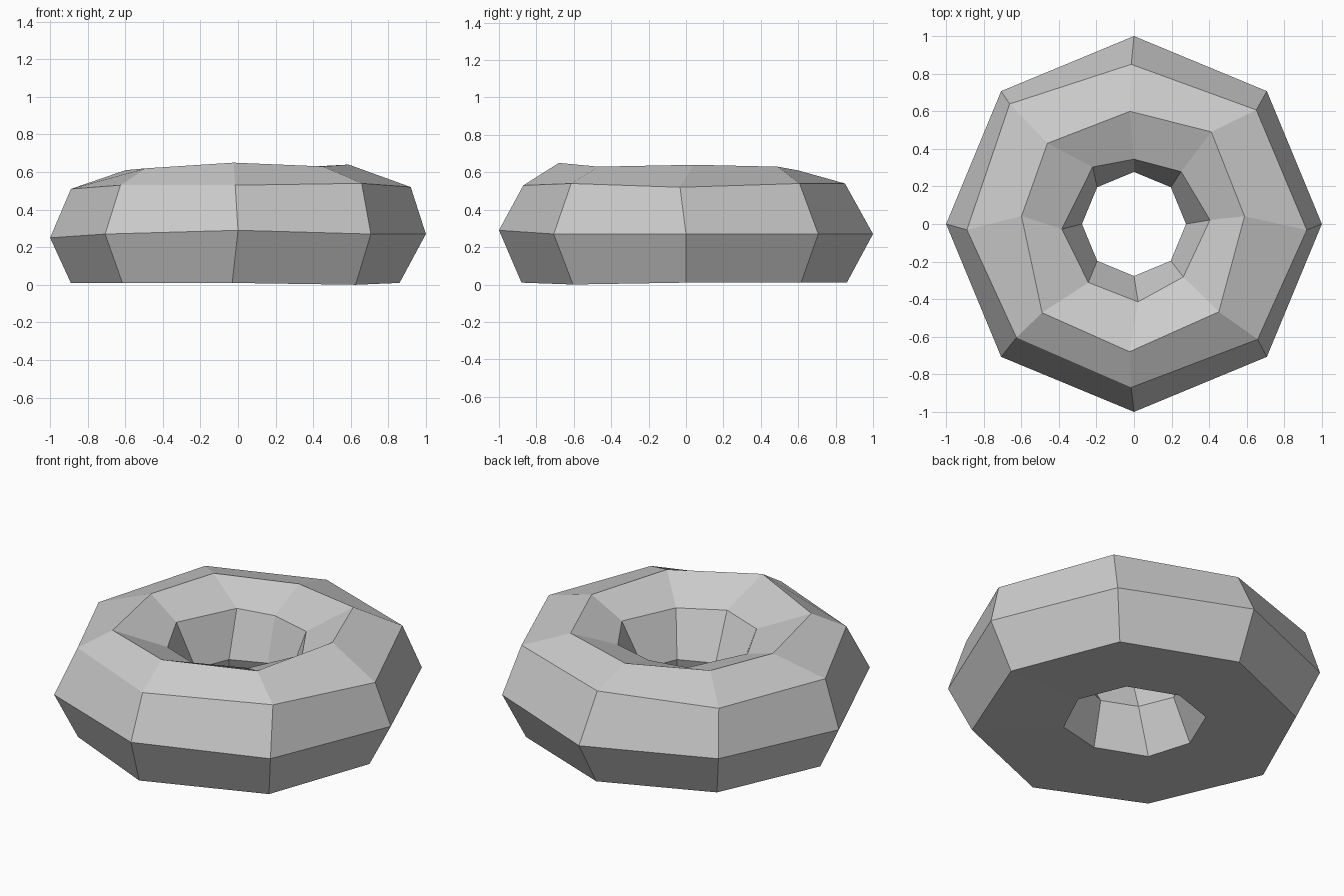
import bpy
import bmesh
from math import radians, cos, sin

cube = bpy.data.objects.get("Cube")
if cube:
    bpy.data.objects.remove(cube, do_unlink=True)

SIDES = 8


def make_material(name, colour):
    material = bpy.data.materials.new(name)
    material.use_nodes = True
    material.diffuse_color = colour
    material.node_tree.nodes["Principled BSDF"].inputs["Base Color"].default_value = colour
    return material


def add_ring(bm, radius, height, bulge=None, twist=None, lift=None):
    """Octagonal ring; bulge and lift are hundredths of a unit, twist is degrees."""
    still = [0] * SIDES
    bulge, twist, lift = bulge or still, twist or still, lift or still
    verts = []
    for i in range(SIDES):
        angle = radians(i * 360 / SIDES + twist[i])
        r = radius + bulge[i] / 100
        verts.append(bm.verts.new((r * cos(angle), r * sin(angle), height + lift[i] / 100)))
    return verts


bm = bmesh.new()

# Cross-section rings, from the flat base outward, over the crown and down the hole
rings = [
    # outer edge of the base
    add_ring(bm, 0.87, 0.01,
             bulge=[-1, 0, -1, 0, 2, 0, 1, 0],
             twist=[0, 0, 1, 1, -1, 0, -2, 1],
             lift=[0, 0, 0, 0, 0, 0, 0, -1]),
    # widest girth
    add_ring(bm, 1, 0.27, lift=[0, 0, 0, 0, -2, 0, 2, 0]),
    # shoulder
    add_ring(bm, 0.89, 0.53,
             bulge=[3, 0, -4, 3, 0, -2, -2, 1],
             twist=[-2, -2, 1, 1, 2, -1, -1, 2],
             lift=[-1, 1, 1, 0, -2, 0, 0, 1]),
    # crown
    add_ring(bm, 0.63, 0.63,
             bulge=[-4, 1, -3, 0, -3, 5, 5, 2],
             twist=[4, 5, 2, 2, -4, -1, -2, -1],
             lift=[1, 0, -2, -1, -2, -1, 2, 0]),
    # inner lip
    add_ring(bm, 0.385, 0.525,
             bulge=[2, -1, -4, -1, 0, 1, 3, 0],
             twist=[3, 3, 0, -9, 4, 7, 3, -2]),
    # narrowest part of the hole
    add_ring(bm, 0.277, 0.27),
    # inner edge of the base
    add_ring(bm, 0.38, 0.01,
             bulge=[1, 1, 0, 1, -1, -1, -4, 0],
             twist=[0, -1, 0, -4, -4, -7, -1, -2]),
]

# Skin the rings into one closed band
for k, ring in enumerate(rings):
    following = rings[(k + 1) % len(rings)]
    for i in range(SIDES):
        j = (i + 1) % SIDES
        bm.faces.new((ring[i], ring[j], following[j], following[i]))
bmesh.ops.recalc_face_normals(bm, faces=bm.faces)

mesh = bpy.data.meshes.new("faceted_ring")
bm.to_mesh(mesh)
bm.free()
mesh.materials.append(make_material("light_grey", (0.6, 0.6, 0.6, 1)))
body = bpy.data.objects.new("faceted_ring", mesh)
bpy.context.collection.objects.link(body)
